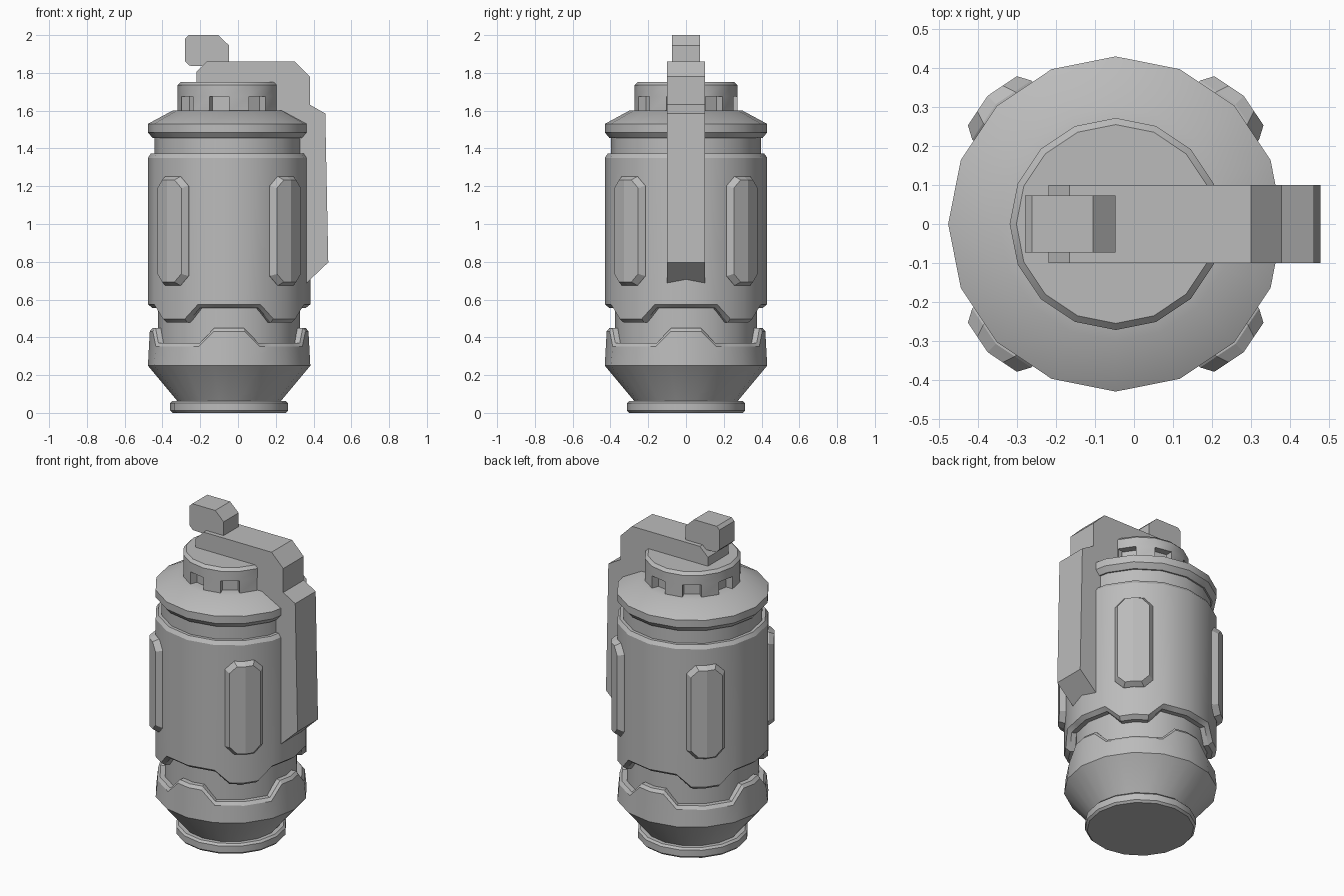
import bpy, bmesh, math

if "Cube" in bpy.data.objects:
    bpy.data.objects.remove(bpy.data.objects["Cube"])

CX = -0.047      # axis of the round body
SIDES = 16

grey = bpy.data.materials.new("plain_grey")
grey.use_nodes = True
COLOUR = (0.5, 0.5, 0.5, 1)
grey.diffuse_color = COLOUR
grey.node_tree.nodes["Principled BSDF"].inputs["Base Color"].default_value = COLOUR


def finish(name, bm, smooth=True):
    bmesh.ops.recalc_face_normals(bm, faces=bm.faces)
    mesh = bpy.data.meshes.new(name)
    bm.to_mesh(mesh)
    bm.free()
    mesh.materials.append(grey)
    obj = bpy.data.objects.new(name, mesh)
    bpy.context.collection.objects.link(obj)
    if smooth:
        bpy.ops.object.select_all(action="DESELECT")
        obj.select_set(True)
        bpy.context.view_layer.objects.active = obj
        bpy.ops.object.shade_smooth_by_angle(angle=math.radians(30))
    return obj


def lathe(profile, raised=None):
    """Sixteen-sided turned solid. Profile points are (radius, z, lift);
    lift is added at the half-steps listed in raised, repeating each quarter."""
    bm = bmesh.new()
    steps = SIDES * 2 if raised else SIDES
    rings = []
    for r, z, lift in profile:
        ring = []
        for i in range(steps):
            a = math.tau * i / steps
            mid = raised and i % 2
            rr = r * math.cos(math.pi / SIDES) if mid else r
            zz = z + lift if raised and i % 8 in raised else z
            ring.append(bm.verts.new((CX + rr * math.cos(a), rr * math.sin(a), zz)))
        rings.append(ring)
    walls = []
    for low, high in zip(rings, rings[1:]):
        walls.append([bm.faces.new((low[i], low[(i + 1) % steps],
                                    high[(i + 1) % steps], high[i]))
                      for i in range(steps)])
    bm.faces.new(rings[0][::-1])
    bm.faces.new(rings[-1])
    return bm, walls


def slab(name, outline, half_width):
    """Extrude an (x, z) outline across y."""
    bm = bmesh.new()
    face = bm.faces.new([bm.verts.new((x, -half_width, z)) for x, z in outline])
    ext = bmesh.ops.extrude_face_region(bm, geom=[face])
    for v in ext["geom"]:
        if isinstance(v, bmesh.types.BMVert):
            v.co.y = half_width
    return finish(name, bm, False)


# Foot ring
finish("foot_ring", lathe([(.30, 0, 0), (.312, .012, 0), (.312, .052, 0),
                           (.30, .064, 0), (.27, .064, 0)])[0])

# Lower cup with a stepped rim
finish("lower_cup", lathe([(.27, .055, 0), (.275, .064, 0), (.43, .25, 0),
                           (.42, .352, .08), (.405, .37, .08), (.36, .37, .08)],
                          raised=(0, 1, 7))[0])

# Necks below and above the main shell
finish("lower_neck", lathe([(.376, .3, 0), (.376, .62, 0)])[0])
finish("upper_neck", lathe([(.396, 1.3, 0), (.396, 1.47, 0)])[0])

# Main shell with tabs hanging down under the pads
finish("main_shell", lathe([(.36, .478, .077), (.405, .478, .077), (.43, .498, .077),
                            (.43, 1.35, 0), (.415, 1.372, 0), (.38, 1.372, 0)],
                           raised=(0, 1, 2, 6, 7))[0])

# Shoulder cap
finish("shoulder", lathe([(.38, 1.455, 0), (.405, 1.455, 0), (.43, 1.485, 0),
                          (.43, 1.53, 0), (.30, 1.60, 0), (.22, 1.60, 0)])[0])

# Top plug with every second side notched
bm, walls = lathe([(.272, 1.595, 0), (.272, 1.676, 0), (.272, 1.735, 0), (.255, 1.752, 0)])
notches = bmesh.ops.extrude_discrete_faces(bm, faces=walls[0][1::2])["faces"]
for f in notches:
    for v in f.verts:
        v.co.x = CX + (v.co.x - CX) * .84
        v.co.y *= .84
finish("top_plug", bm)


# Four raised pads on the diagonals, folded along the body corner
def pad(name, angle):
    bm = bmesh.new()
    slope = math.tan(math.pi / SIDES)
    c, s = math.cos(angle), math.sin(angle)

    def vert(t, z, radius):
        r = radius - slope * abs(t)
        return bm.verts.new((CX + r * c - t * s, r * s + t * c, z))

    loops = []
    for radius, inset in ((.40, 0), (.435, 0), (.465, .018)):
        w, h, cut = .107 - inset, .288 - inset, .05 - inset * .4
        right = [(0, -h), (w - cut, -h), (w, cut - h), (w, h - cut), (w - cut, h), (0, h)]
        left = [(-t, z) for t, z in right[-2:0:-1]]
        loops.append([vert(t, .963 + z, radius) for t, z in right + left])
    n = len(loops[0])
    for a, b in zip(loops, loops[1:]):
        for i in range(n):
            bm.faces.new((a[i], a[(i + 1) % n], b[(i + 1) % n], b[i]))
    for loop in (loops[0], loops[-1]):
        bm.faces.new(loop[:6])
        bm.faces.new(loop[5:] + loop[:1])
    finish(name, bm, False)


for i, name in enumerate(("back_left", "back_right", "front_right", "front_left")):
    pad("pad_" + name, math.radians(45 + 90 * i))

# Safety lever over the top and down the left side
slab("lever", [(-.22, 1.74), (-.22, 1.807), (-.165, 1.86), (.30, 1.86), (.38, 1.78),
               (.38, 1.632), (.462, 1.585), (.478, .797), (.376, .70), (.32, .648),
               (.32, 1.55), (.17, 1.55), (.17, 1.74)], .10)

# Knob on the end of the lever
slab("lever_knob", [(-.28, 1.86), (-.28, 1.982), (-.262, 2.0), (-.105, 2.0), (-.047, 1.945),
                    (-.047, 1.85), (-.15, 1.835), (-.258, 1.838)], .073)
